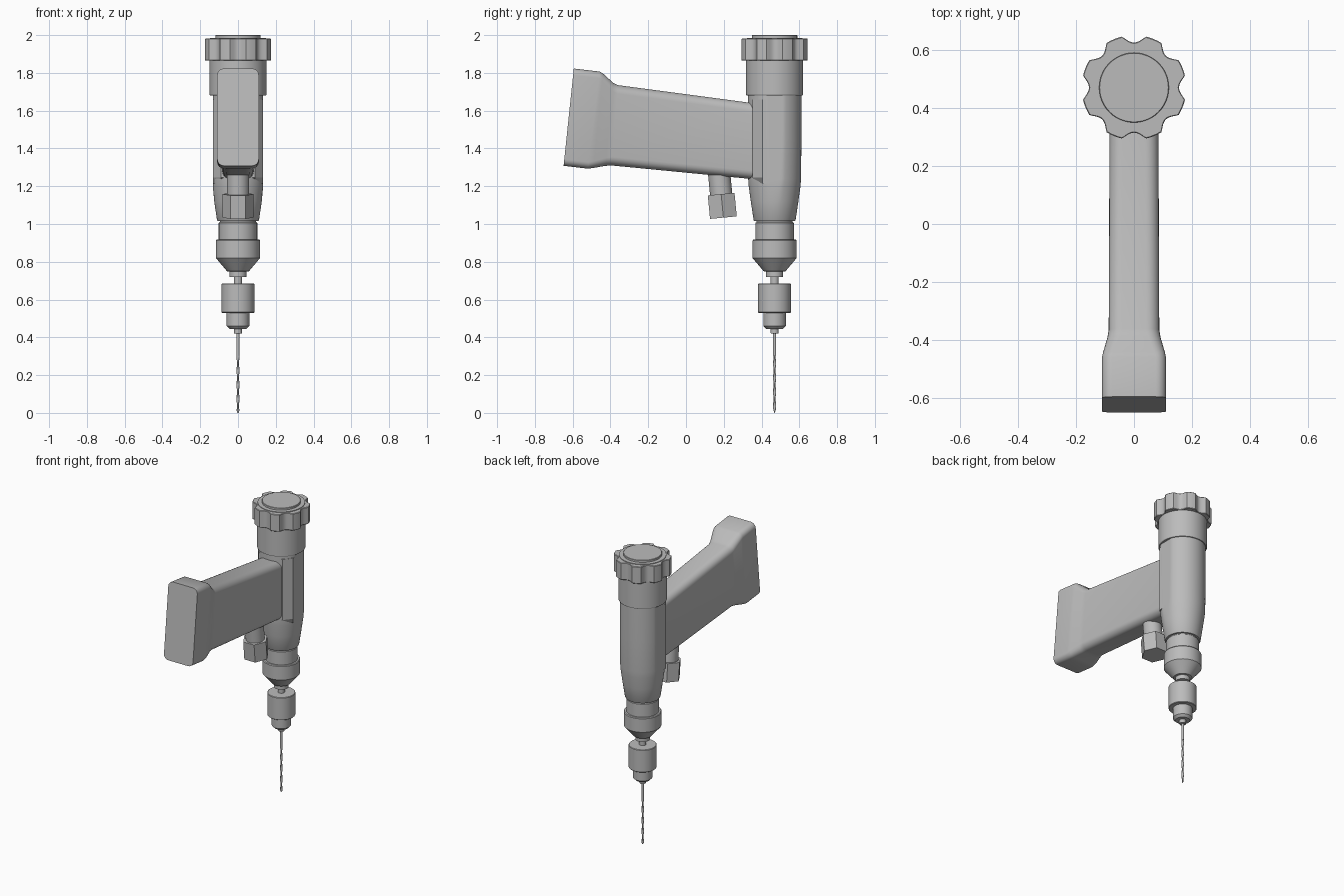
import bpy, bmesh, math
from mathutils import Matrix, Vector

cube = bpy.data.objects.get("Cube")
if cube:
    bpy.data.objects.remove(cube, do_unlink=True)

AXIS_Y = 0.469
grey = bpy.data.materials.new("plain grey")
grey.use_nodes = True
COLOR = (0.5, 0.5, 0.5, 1)
grey.diffuse_color = COLOR
grey.node_tree.nodes["Principled BSDF"].inputs["Base Color"].default_value = COLOR


def loft(name, rings, smooth=30):
    """Skin a list of equal-length point rings and cap both ends."""
    bm = bmesh.new()
    loops = [[bm.verts.new(p) for p in ring] for ring in rings]
    n = len(loops[0])
    for a, b in zip(loops, loops[1:]):
        for i in range(n):
            j = (i + 1) % n
            bm.faces.new((a[i], a[j], b[j], b[i]))
    bm.faces.new(loops[0][::-1])
    bm.faces.new(loops[-1])
    bmesh.ops.recalc_face_normals(bm, faces=bm.faces)
    mesh = bpy.data.meshes.new(name)
    bm.to_mesh(mesh)
    bm.free()
    mesh.materials.append(grey)
    obj = bpy.data.objects.new(name, mesh)
    bpy.context.collection.objects.link(obj)
    bpy.ops.object.select_all(action='DESELECT')
    obj.select_set(True)
    bpy.context.view_layer.objects.active = obj
    if smooth:
        bpy.ops.object.shade_smooth_by_angle(angle=math.radians(smooth))
    return obj


def circle(r, z, n=48, y=AXIS_Y, flat=9):
    """Horizontal ring, optionally flattened at x = +-flat."""
    pts = []
    for i in range(n):
        a = math.tau * i / n
        x = max(-flat, min(flat, r * math.cos(a)))
        pts.append(Vector((x, y + r * math.sin(a), z)))
    return pts


def lathe(name, profile, **kw):
    return loft(name, [circle(r, z, **kw) for r, z in profile])


def rounded_section(top, bottom, hw, rad, steps=6):
    """Rounded rectangle between a top and a bottom point (y, z)."""
    t, b = Vector((0, *top)), Vector((0, *bottom))
    mid, up = (t + b) / 2, (t - b).normalized()
    hh = (t - b).length / 2
    pts = []
    for k, (sx, sz) in enumerate(((1, 1), (-1, 1), (-1, -1), (1, -1))):
        for i in range(steps + 1):
            a = math.pi / 2 * (k + i / steps)
            x = sx * (hw - rad) + rad * math.cos(a)
            h = sz * (hh - rad) + rad * math.sin(a)
            pts.append(mid + up * h + Vector((x, 0, 0)))
    return pts


# Twisted drill bit with a plain shank
def flute(z):
    size = min(1, 0.25 + z / 0.015)
    turn = Matrix.Rotation(z * 42, 3, 'Z')
    return [turn @ Vector((0.0085 * size * math.cos(a), 0.0045 * size * math.sin(a), 0))
            + Vector((0, AXIS_Y, z)) for a in (math.tau * i / 12 for i in range(12))]


loft("drill_bit", [flute(0.31 * i / 80) for i in range(81)])
lathe("bit_shank", [(0.0085, 0.305), (0.0085, 0.43)], n=16)

# Chuck, spindle and nose
lathe("chuck", [(0.019, 0.42), (0.021, 0.423), (0.021, 0.445), (0.045, 0.445),
                (0.06, 0.46), (0.06, 0.53), (0.084, 0.53), (0.087, 0.533),
                (0.087, 0.682), (0.084, 0.685), (0.022, 0.685)])
lathe("spindle", [(0.022, 0.68), (0.022, 0.73)], n=24)
lathe("nose_cone", [(0.045, 0.72), (0.045, 0.748), (0.058, 0.75), (0.117, 0.82),
                    (0.117, 0.912), (0.113, 0.917), (0.102, 0.917)])
lathe("neck", [(0.102, 0.91), (0.102, 1.005), (0.096, 1.01), (0.096, 1.02)])

# Main body with flattened sides
lathe("body", [(0.108, 1.015), (0.111, 1.02), (0.126, 1.12), (0.137, 1.2), (0.14, 1.24),
               (0.142, 1.45), (0.142, 1.69)], n=96, flat=0.133)
lathe("collar", [(0.148, 1.68), (0.151, 1.685), (0.151, 1.87)])

# Grip mount, a tapered block in front of the body
def mount(z, inset):
    side = [(0.133, 0.47), (0.133, 0.405), (0.09, 0.352 + inset)]
    pts = side + [(-x, y) for x, y in reversed(side)]
    return [Vector((x, y, z)) for x, y in pts]


loft("grip_mount", [mount(1.215, 0.04), mount(1.245, 0), mount(1.66, 0)], smooth=0)

# Fluted cap with eight scallops
def scalloped(z, shrink=0.0):
    pts = []
    n, lobes = 160, 8
    for i in range(n):
        a = math.tau * i / n
        off = abs((a * lobes / math.tau + 0.5) % 1 - 0.5) / 0.29
        r = 0.18 - (0.025 * (1 - off * off) if off < 1 else 0) - shrink
        pts.append(Vector((r * math.cos(a), AXIS_Y + r * math.sin(a), z)))
    return pts


loft("cap", [scalloped(1.865, 0.003), scalloped(1.868), scalloped(1.979),
             scalloped(1.982, 0.003)], smooth=25)
lathe("cap_ring", [(0.147, 1.975), (0.147, 1.986)])
lathe("cap_disc", [(0.12, 1.98), (0.12, 1.998), (0.118, 2.0)])

# Grip with a flared butt
loft("grip", [
    rounded_section((-0.594, 1.823), (-0.648, 1.308), 0.11, 0.035),
    rounded_section((-0.457, 1.807), (-0.52, 1.293), 0.11, 0.035),
    rounded_section((-0.44, 1.797), (-0.49, 1.297), 0.107, 0.036),
    rounded_section((-0.385, 1.747), (-0.425, 1.308), 0.091, 0.042),
    rounded_section((-0.36, 1.735), (-0.395, 1.31), 0.087, 0.045),
    rounded_section((0.352, 1.64), (0.34, 1.239), 0.084, 0.045),
    rounded_section((0.45, 1.628), (0.44, 1.23), 0.084, 0.045),
], smooth=35)

# Hose fitting below the grip, tilted square to its underside
tilt = Matrix.Translation((0, 0.182, 1.2)) @ Matrix.Rotation(math.radians(5.5), 4, 'X')


def fitting(name, r, z0, z1, n):
    rings = [[tilt @ p for p in circle(r, z, n, 0)] for z in (z0, z1)]
    return loft(name, rings)


fitting("fitting_stem", 0.059, -0.06, 0.09, 32)
fitting("fitting_nut", 0.082, -0.167, -0.042, 6)
